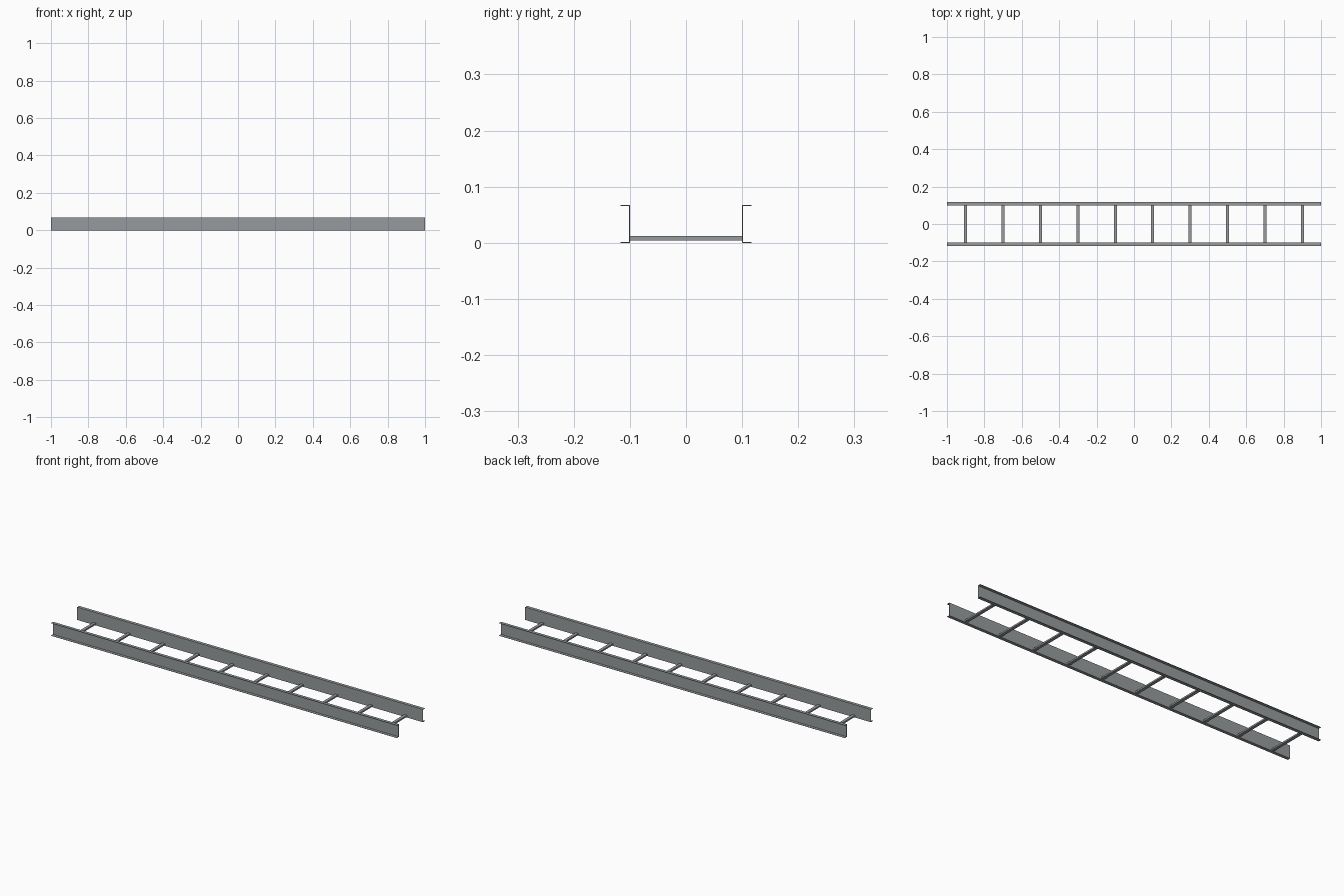
import bpy
import bmesh

cube = bpy.data.objects.get("Cube")
if cube:
    bpy.data.objects.remove(cube, do_unlink=True)

LENGTH, HEIGHT, SHEET = 2.0, 0.067, 0.0015
WEB_Y, FLANGE_Y = 0.1, 0.1165

steel = bpy.data.materials.new("galvanised_steel")
steel.use_nodes = True
colour = (0.31, 0.33, 0.34, 1)
steel.diffuse_color = colour
steel.node_tree.nodes["Principled BSDF"].inputs["Base Color"].default_value = colour


def extrude_profile(name, points, axis, start, length):
    """Sweep a closed 2D profile along the x or y axis."""
    bm = bmesh.new()
    if axis == "x":
        verts = [bm.verts.new((start, a, b)) for a, b in points]
        offset = (length, 0, 0)
    else:
        verts = [bm.verts.new((a, start, b)) for a, b in points]
        offset = (0, length, 0)
    face = bm.faces.new(verts)
    swept = bmesh.ops.extrude_face_region(bm, geom=[face], use_keep_orig=True)
    moved = [v for v in swept["geom"] if isinstance(v, bmesh.types.BMVert)]
    bmesh.ops.translate(bm, verts=moved, vec=offset)
    bmesh.ops.recalc_face_normals(bm, faces=bm.faces)
    mesh = bpy.data.meshes.new(name)
    bm.to_mesh(mesh)
    bm.free()
    mesh.materials.append(steel)
    obj = bpy.data.objects.new(name, mesh)
    bpy.context.collection.objects.link(obj)
    return obj


# Side rails: thin channels with flanges turned outward
for name, side in (("front_rail", -1), ("back_rail", 1)):
    inner, outer = WEB_Y, WEB_Y + SHEET
    channel = [(inner, 0), (FLANGE_Y, 0), (FLANGE_Y, SHEET), (outer, SHEET),
               (outer, HEIGHT - SHEET), (FLANGE_Y, HEIGHT - SHEET),
               (FLANGE_Y, HEIGHT), (inner, HEIGHT)]
    extrude_profile(name, [(side * y, z) for y, z in channel],
                    "x", -LENGTH / 2, LENGTH)

# Rungs: evenly spaced bars between the rail webs
RUNGS, HALF, LOW, HIGH = 10, 0.008, 0.004, 0.012
for i in range(RUNGS):
    x = (i + 0.5) * LENGTH / RUNGS - LENGTH / 2
    bar = [(x - HALF, LOW), (x + HALF, LOW), (x + HALF, HIGH), (x - HALF, HIGH)]
    extrude_profile(f"rung_{i + 1}", bar, "y", -WEB_Y, 2 * WEB_Y)
